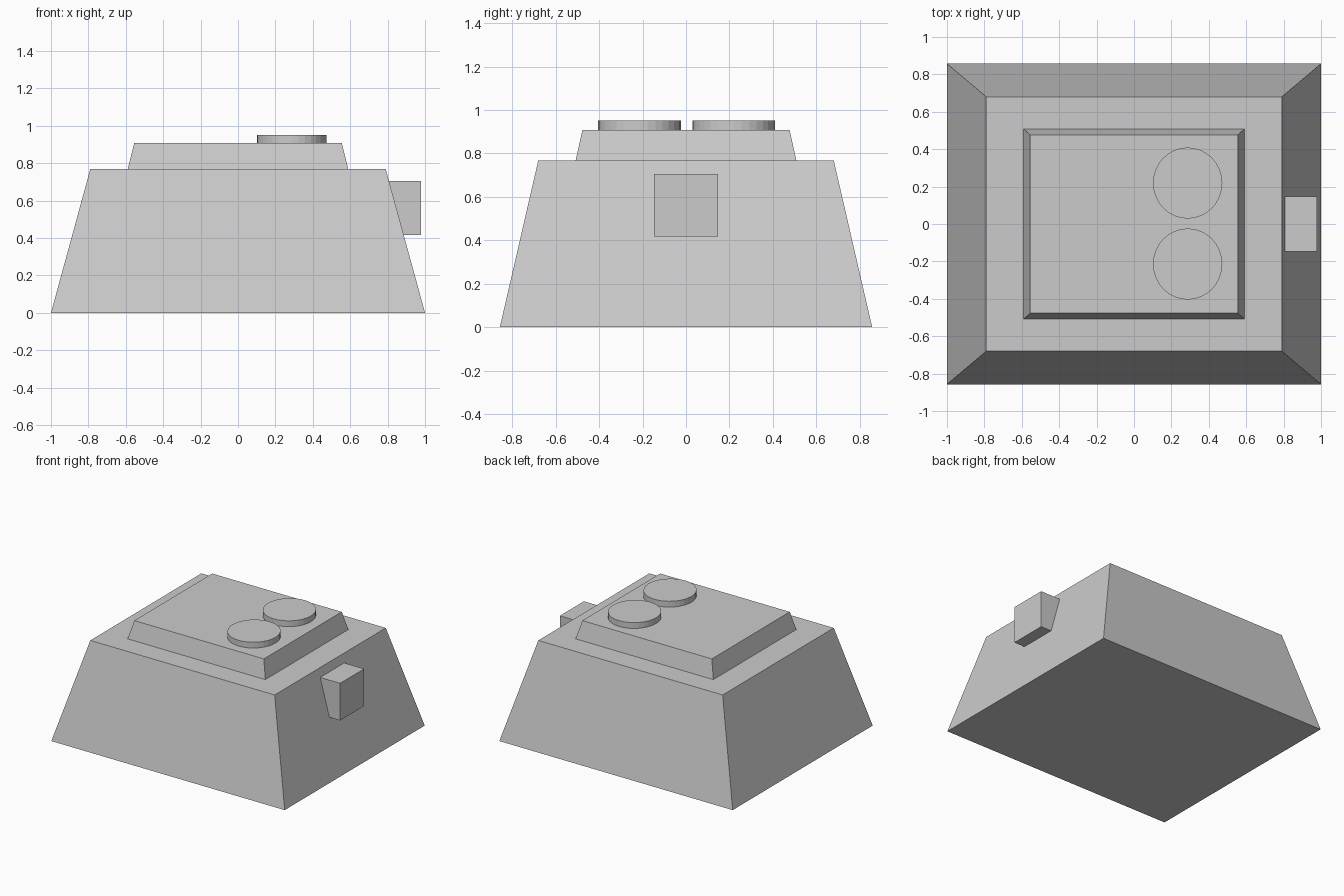
import bpy
import bmesh
from mathutils import Matrix

if "Cube" in bpy.data.objects:
    bpy.data.objects.remove(bpy.data.objects["Cube"], do_unlink=True)

# Single plain grey for every part
GREY = (0.6, 0.6, 0.6, 1.0)
grey = bpy.data.materials.new("plain_grey")
grey.use_nodes = True
grey.diffuse_color = GREY
grey.node_tree.nodes["Principled BSDF"].inputs["Base Color"].default_value = GREY


def add_object(name, bm):
    mesh = bpy.data.meshes.new(name)
    bmesh.ops.recalc_face_normals(bm, faces=bm.faces)
    bm.to_mesh(mesh)
    bm.free()
    mesh.materials.append(grey)
    obj = bpy.data.objects.new(name, mesh)
    bpy.context.collection.objects.link(obj)
    return obj


def tapered_box(name, lower, upper, z0, z1, center=(0, 0)):
    """Box with half sizes lower at z0 and upper at z1."""
    bm = bmesh.new()
    bmesh.ops.create_cube(bm, size=2)
    for v in bm.verts:
        half, z = (upper, z1) if v.co.z > 0 else (lower, z0)
        v.co = (center[0] + v.co.x * half[0], center[1] + v.co.y * half[1], z)
    return add_object(name, bm)


def disc(name, x, y, z0, z1, rx, ry):
    bm = bmesh.new()
    bmesh.ops.create_cone(bm, cap_ends=True, segments=32, radius1=1, radius2=1, depth=1)
    place = Matrix.Translation((x, y, (z0 + z1) / 2)) @ Matrix.Diagonal((rx, ry, z1 - z0, 1))
    bmesh.ops.transform(bm, matrix=place, verts=bm.verts)
    return add_object(name, bm)


# Sloped body and the raised panel on top
tapered_box("body", (1.0, 0.857), (0.79, 0.68), 0, 0.768)
tapered_box("top_panel", (0.59, 0.508), (0.555, 0.477), 0.768, 0.907)

# Side block set into the sloped wall
tapered_box("side_block", (0.11, 0.147), (0.11, 0.147), 0.417, 0.705, center=(0.868, 0))

# Pair of round buttons
for side, y in (("front", -0.214), ("back", 0.219)):
    disc(side + "_button", 0.287, y, 0.907, 0.952, 0.185, 0.19)
